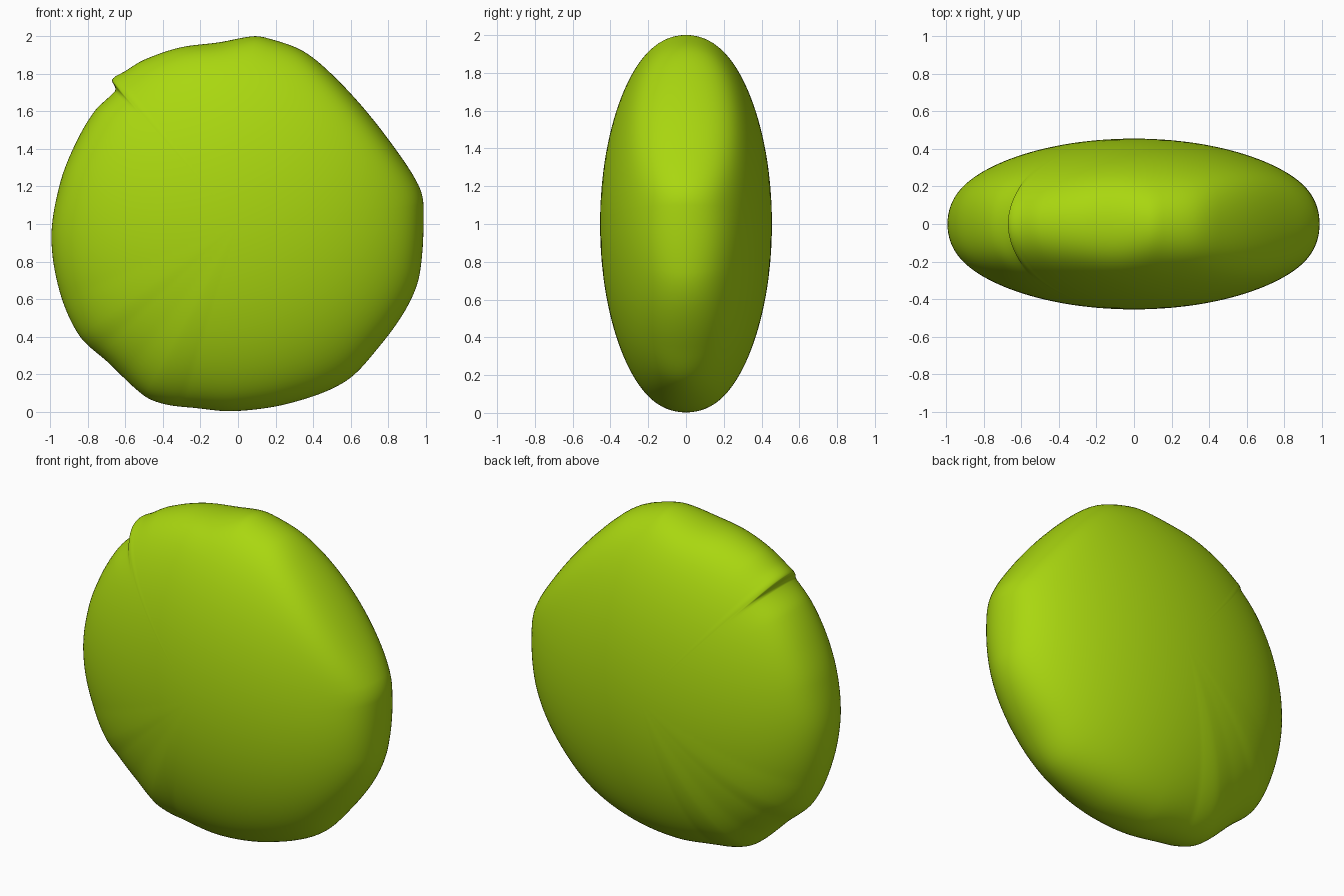
import bpy, bmesh, math
from mathutils import Vector

if "Cube" in bpy.data.objects:
    bpy.data.objects.remove(bpy.data.objects["Cube"])

# Front outline of the pebble (x, z), clockwise from the top
OUTLINE = [(0.08, 2.0), (0.157, 1.99), (0.33, 1.93), (0.46, 1.835), (0.65, 1.64), (0.835, 1.405),
           (0.96, 1.21), (0.988, 1.1), (0.97, 0.745), (0.905, 0.565), (0.755, 0.35), (0.57, 0.16),
           (0.275, 0.045), (-0.02, 0.003), (-0.23, 0.02), (-0.39, 0.04), (-0.5, 0.085),
           (-0.695, 0.265), (-0.845, 0.405), (-0.95, 0.64), (-0.994, 0.93), (-0.95, 1.21),
           (-0.87, 1.42), (-0.765, 1.6), (-0.658, 1.705), (-0.654, 1.725), (-0.67, 1.77),
           (-0.6, 1.815), (-0.5, 1.875), (-0.31, 1.94), (-0.1, 1.968)]
HALF_DEPTH = 0.455
RADIUS = 1.02      # radius of the flattened ball the outline is cut from
EDGE = 20          # sharpness of the rounding between face and rim
RINGS, STEPS = 32, 8


def smooth_loop(points, steps):
    """Closed Catmull-Rom curve through the points."""
    pts = [Vector(p) for p in points]
    n, out = len(pts), []
    for i in range(n):
        a, b, c, d = (pts[(i + k) % n] for k in (-1, 0, 1, 2))
        m0 = (c - a) / ((c - b).length + (b - a).length) * (c - b).length
        m1 = (d - b) / ((d - c).length + (c - b).length) * (c - b).length
        for j in range(steps):
            t = j / steps
            out.append(b * (2*t**3 - 3*t*t + 1) + m0 * (t**3 - 2*t*t + t)
                       + c * (3*t*t - 2*t**3) + m1 * (t**3 - t*t))
    return out


def half_depth(s, rim):
    """Depth of a flattened ball, closed smoothly at the outline (s = 1)."""
    k = min(1.0, (rim / RADIUS) ** 2)
    return HALF_DEPTH * math.sqrt(max(0.0, 1 - k * s * s - (1 - k) * s ** EDGE))


loop = [p - Vector((0, 1)) for p in smooth_loop(OUTLINE, STEPS)]
bm = bmesh.new()


def ring(s, side):
    return [bm.verts.new((p.x * s, side * half_depth(s, p.length), 1 + p.y * s)) for p in loop]


# Shared rim, then rings running in to the middle of each face
rim = ring(1.0, 0)
n = len(loop)
for side in (-1, 1):
    prev = rim
    for i in range(RINGS - 1, 0, -1):
        cur = ring(math.sin(i / RINGS * math.pi / 2), side)
        for j in range(n):
            k = (j + 1) % n
            bm.faces.new((prev[j], prev[k], cur[k], cur[j]))
        prev = cur
    centre = bm.verts.new((0, side * HALF_DEPTH, 1))
    for j in range(n):
        bm.faces.new((prev[j], prev[(j + 1) % n], centre))
bmesh.ops.recalc_face_normals(bm, faces=bm.faces)

mesh = bpy.data.meshes.new("pebble")
bm.to_mesh(mesh)
bm.free()
mesh.shade_smooth()

# Single lime green colour
green = bpy.data.materials.new("lime green")
green.diffuse_color = (0.40, 0.68, 0.005, 1)
green.use_nodes = True
green.node_tree.nodes["Principled BSDF"].inputs["Base Color"].default_value = green.diffuse_color
mesh.materials.append(green)
pebble = bpy.data.objects.new("pebble", mesh)
bpy.context.collection.objects.link(pebble)
